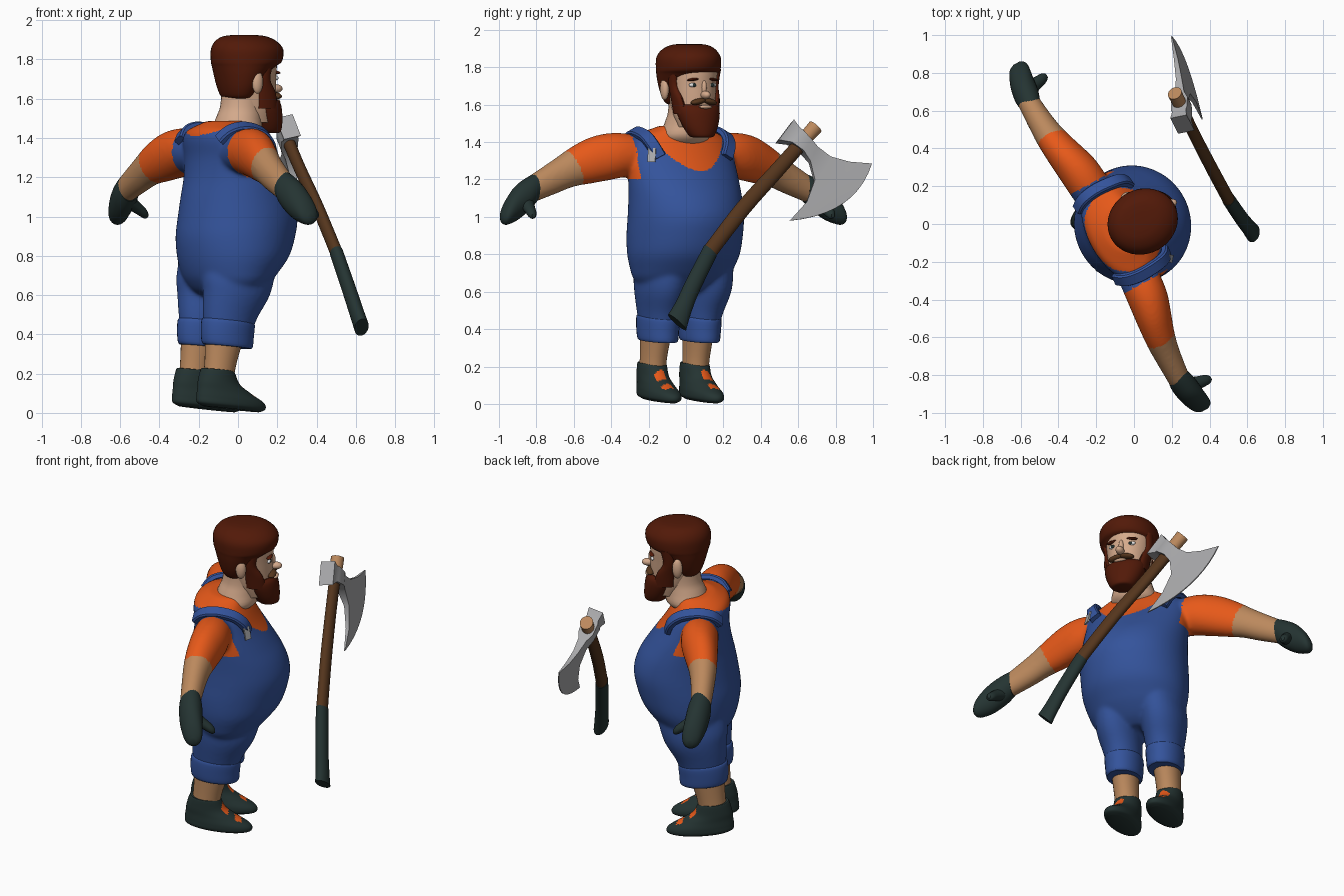
import bpy, bmesh, math
from mathutils import Matrix, Vector

if "Cube" in bpy.data.objects:
    bpy.data.objects.remove(bpy.data.objects["Cube"])


def material(name, *rgb):
    m = bpy.data.materials.new(name)
    m.use_nodes = True
    m.diffuse_color = (*rgb, 1)
    m.node_tree.nodes["Principled BSDF"].inputs["Base Color"].default_value = (*rgb, 1)
    return m


BLUE = material("denim_blue", .034, .087, .33)
ORANGE = material("shirt_orange", .8, .1, .01)
TAN = material("tan_skin", .5, .25, .11)
FACE = material("face_skin", .66, .4, .26)
GREEN = material("dark_green", .018, .034, .032)
HAIR = material("red_brown_hair", .085, .01, .0025)
WOOD = material("dark_wood", .09, .036, .012)
STEEL = material("steel", .4, .4, .41)
WHITE = material("eye_white", .75, .75, .75)

# the figure is modelled facing +x with its left at +y, then turned
TURN = Matrix.Rotation(math.radians(28.5), 4, 'Z')
# the lower legs tip slightly forward
TIP = Matrix(((1, 0, 0, 0), (0, 1, 0, .02), (-.1, 0, 1, -.012), (0, 0, 0, 1)))
LEGS = TURN @ TIP
SIDES = (("left", 1), ("right", -1))


def finish(name, bm, mats, frame=TURN, rule=None):
    bmesh.ops.recalc_face_normals(bm, faces=bm.faces)
    if rule:
        for f in bm.faces:
            f.material_index = rule(f.calc_center_median())
    bm.transform(frame)
    me = bpy.data.meshes.new(name)
    bm.to_mesh(me)
    bm.free()
    ob = bpy.data.objects.new(name, me)
    for m in mats:
        me.materials.append(m)
    bpy.context.collection.objects.link(ob)
    return ob


def smooth_rows(rows, steps):
    """Catmull-Rom interpolation between cross-sections."""
    rows = [Vector(r) for r in rows]
    out = []
    for i in range(len(rows) - 1):
        a, b = rows[i], rows[i + 1]
        p, n = rows[max(i - 1, 0)], rows[min(i + 2, len(rows) - 1)]
        for k in range(steps):
            t = k / steps
            out.append(.5 * (2 * a + (b - p) * t + (2 * p - 5 * a + 4 * b - n) * t * t
                             + (3 * a - p - 3 * b + n) * t ** 3))
    return out + [rows[-1]]


def skin(bm, rings):
    """Quads between closed rings of vertices."""
    for r, s in zip(rings, rings[1:]):
        for i in range(len(r)):
            j = (i + 1) % len(r)
            bm.faces.new((r[i], r[j], s[j], s[i]))


def loft(name, rows, mats, axis="z", side=1, seg=28, steps=4, frame=TURN, rule=None):
    """Rows: station on the axis, two centre offsets, two radii."""
    bm = bmesh.new()
    rings = []
    for t, c1, c2, r1, r2 in smooth_rows(rows, steps):
        ring = []
        for i in range(seg):
            a = 2 * math.pi * i / seg
            p, q = c1 + r1 * math.cos(a), c2 + r2 * math.sin(a)
            x, y, z = {"x": (t, p, q), "y": (p, t, q), "z": (p, q, t)}[axis]
            ring.append(bm.verts.new((x, y * side, z)))
        rings.append(ring)
    skin(bm, rings)
    bm.faces.new(rings[0])
    bm.faces.new(rings[-1])
    return finish(name, bm, mats, frame, rule)


def fuse(name, parts, mats, rule):
    """Melt overlapping parts into one soft surface."""
    bm = bmesh.new()
    for ob in parts:
        bm.from_mesh(ob.data)
        bpy.data.objects.remove(ob)
    blob = finish("blob", bm, [], Matrix())
    remesh = blob.modifiers.new("remesh", "REMESH")
    remesh.mode = "VOXEL"
    remesh.voxel_size = .0095
    soft = blob.modifiers.new("soft", "SMOOTH")
    soft.factor = .5
    soft.iterations = 16
    bm = bmesh.new()
    bm.from_object(blob, bpy.context.evaluated_depsgraph_get())
    bpy.data.objects.remove(blob)
    finish(name, bm, mats, TURN, rule)


def ribbon(name, path, hub, half, thick, mat, side):
    """Flat band along a path, facing away from the hub point."""
    bm = bmesh.new()
    pts = smooth_rows(path, 6)
    rings = []
    for i, p in enumerate(pts):
        along = pts[min(i + 1, len(pts) - 1)] - pts[max(i - 1, 0)]
        across = along.cross(p - Vector(hub)).normalized()
        out = across.cross(along).normalized()
        ring = [p + across * half * u + out * thick * v
                for u, v in ((-1, -1), (1, -1), (1, .4), (.8, 1), (-.8, 1), (-1, .4))]
        rings.append([bm.verts.new((q.x, q.y * side, q.z)) for q in ring])
    skin(bm, rings)
    bm.faces.new(rings[0])
    bm.faces.new(rings[-1])
    finish(name, bm, [mat])


def ball(name, at, size, mat, turn=0):
    bm = bmesh.new()
    bmesh.ops.create_uvsphere(bm, u_segments=20, v_segments=12, radius=1)
    bm.transform(Matrix.Translation(at) @ Matrix.Rotation(turn, 4, 'X')
                 @ Matrix.Diagonal((*size, 1)))
    finish(name, bm, [mat])


# body colours: overalls, shirt above the scooped bib line, bare forearms
def clothes(c):
    v = abs(c.y)
    if v > .295 and c.z > 1.0 and (c.z > 1.2 or v > .33):
        return 2 if v > .6 + .45 * (c.z - 1.27) else 1
    t = min(max((c.x + .16) / .14, 0), 1)
    line = t * (1.245 + 3.6 * v * v) + (1 - t) * (1.41 + v * v)
    return 1 if c.z > line else 0


def shoe_tabs(c):
    on_top = abs(abs(c.y) - .143) < .027 and c.z > .085
    return int(on_top and (-.078 < c.x < -.042 or -.004 < c.x < .034))


body = [loft("torso", [(.59, -.07, 0, .1, .16), (.62, -.07, 0, .155, .22), (.67, -.06, 0, .205, .265),
                       (.72, -.048, 0, .24, .285), (.8, -.028, 0, .28, .307), (.9, -.015, 0, .302, .314),
                       (1, -.002, 0, .302, .314), (1.1, -.008, 0, .277, .312), (1.2, -.028, 0, .232, .312),
                       (1.3, -.058, 0, .19, .31), (1.39, -.088, 0, .167, .297), (1.437, -.095, 0, .147, .25),
                       (1.467, -.075, 0, .127, .17), (1.487, -.05, 0, .11, .12)], [], seg=64, frame=Matrix())]

for word, s in SIDES:
    # trouser legs and arms, melted into the torso below
    body.append(loft("leg", [(.4, -.12, .125, .125, .092), (.5, -.105, .13, .148, .108),
                             (.6, -.078, .138, .177, .122), (.68, -.066, .137, .195, .127),
                             (.8, -.045, .13, .2, .12)], [], side=s, frame=TIP))
    body.append(loft("arm", [(.18, -.11, 1.32, .1, .1), (.3, -.115, 1.33, .108, .116),
                             (.4, -.125, 1.322, .107, .126), (.5, -.145, 1.302, .096, .124),
                             (.6, -.165, 1.268, .082, .108), (.7, -.176, 1.217, .07, .094),
                             (.86, -.183, 1.14, .057, .074)], [], "y", s, frame=Matrix()))

    # cuffs, calves and shoes with orange tabs
    loft(word + "_trouser_cuff", [(.338, -.12, .127, .11, .08), (.343, -.12, .127, .136, .098),
                                  (.4, -.12, .127, .143, .105), (.462, -.115, .127, .143, .107),
                                  (.474, -.115, .127, .125, .095)], [BLUE], side=s, frame=LEGS)
    loft(word + "_calf", [(.18, -.172, .13, .08, .068), (.26, -.16, .13, .085, .07),
                          (.4, -.135, .128, .105, .08)], [TAN], side=s, frame=LEGS)
    loft(word + "_shoe", [(.021, -.1, .13, .16, .06), (.038, -.1, .13, .193, .083),
                          (.07, -.105, .13, .19, .086), (.11, -.14, .13, .15, .08),
                          (.15, -.17, .13, .115, .077), (.208, -.178, .13, .09, .075),
                          (.213, -.178, .13, .08, .068)], [GREEN, ORANGE], side=s, seg=56, steps=8,
         frame=LEGS, rule=shoe_tabs)

    # mittens
    loft(word + "_mitten", [(.82, -.18, 1.155, .058, .078), (.87, -.175, 1.12, .068, .09),
                            (.94, -.165, 1.075, .066, .092), (1, -.15, 1.03, .058, .07),
                            (1.03, -.143, 1.005, .044, .045), (1.045, -.14, .995, .018, .018)],
         [GREEN], "y", s)
    loft(word + "_thumb", [(-.16, .89, 1.09, .05, .05), (-.1, .9, 1.05, .035, .036),
                           (-.05, .908, 1.018, .026, .028), (-.03, .91, 1.008, .01, .012)],
         [GREEN], "x", s, 16)

    # shoulder straps
    ribbon(word + "_strap", [(.085, .205, 1.32), (.06, .235, 1.385), (0, .25, 1.435),
                             (-.1, .255, 1.457), (-.18, .24, 1.438), (-.225, .21, 1.39)],
           (-.09, .12, 1.2), .034, .016, BLUE, s)

    # ears, eyes, brows, moustache and sideburns
    ball(word + "_ear", (.033, .148 * s, 1.685), (.03, .022, .06), FACE)
    ball(word + "_eye", (.186, .055 * s, 1.705), (.012, .028, .012), WHITE)
    ball(word + "_iris", (.195, .055 * s, 1.705), (.006, .011, .01), GREEN)
    ball(word + "_brow", (.188, .057 * s, 1.735), (.018, .038, .008), HAIR, -.12 * s)
    ball(word + "_moustache", (.2, .034 * s, 1.617), (.027, .045, .016), WOOD, -.2 * s)
    loft(word + "_sideburn", [(1.55, .115, .095, .06, .03), (1.63, .105, .111, .052, .025),
                              (1.7, .085, .122, .034, .024), (1.79, .09, .13, .045, .024)],
         [HAIR], side=s, seg=16)

fuse("clothed_body", body, [BLUE, ORANGE, TAN], clothes)

# strap buckle
bm = bmesh.new()
bmesh.ops.create_cube(bm, size=1)
bm.transform(Matrix.Translation((.082, -.253, 1.33)) @ Matrix.Rotation(-.7, 4, 'Z')
             @ Matrix.Rotation(-.25, 4, 'Y') @ Matrix.Diagonal((.009, .042, .075, 1)))
finish("strap_buckle", bm, [STEEL])

# neck and head
loft("neck", [(1.38, -.04, 0, .1, .1), (1.43, -.01, 0, .125, .135), (1.5, .005, 0, .118, .118),
              (1.56, .02, 0, .11, .105), (1.66, .03, 0, .11, .105)], [FACE])
loft("face", [(1.48, .1, 0, .09, .09), (1.55, .085, 0, .115, .11), (1.63, .07, 0, .135, .12),
              (1.7, .06, 0, .145, .13), (1.8, .05, 0, .155, .14), (1.86, .05, 0, .12, .11)],
     [FACE], seg=40)
ball("nose_bridge", (.196, 0, 1.69), (.022, .016, .045), FACE)
ball("nose_tip", (.22, 0, 1.652), (.036, .024, .022), FACE)
ball("lower_lip", (.218, 0, 1.588), (.018, .038, .011), FACE)
loft("beard", [(1.425, .18, 0, .045, .05), (1.435, .175, 0, .064, .07), (1.48, .162, 0, .08, .096),
               (1.54, .142, 0, .094, .117), (1.58, .13, 0, .094, .122),
               (1.6, .115, 0, .087, .117)], [HAIR])
loft("hair", [(1.6, -.01, -.01, .055, .085), (1.615, -.01, -.01, .077, .107),
              (1.66, -.005, -.01, .1, .132), (1.72, .008, -.01, .13, .152),
              (1.765, .028, -.01, .162, .164), (1.79, .043, -.01, .184, .17),
              (1.85, .047, -.01, .189, .168), (1.892, .042, -.006, .162, .142),
              (1.917, .038, 0, .115, .1), (1.925, .035, 0, .055, .05)], [HAIR], seg=40)

# axe frame: x toward the cutting edge, y through the blade, z along the handle
up = Vector((-.298, .63, .718)).normalized()
thru = Vector((.954, .2, .221))
thru = (thru - up * thru.dot(up)).normalized()
AXE = Matrix((up.cross(thru), -thru, up)).transposed().to_4x4()
AXE.translation = (.25, .62, 1.4)
loft("axe_grip", [(-1.225, .134, -.016, .064, .038), (-1.14, .108, -.015, .052, .037),
                  (-1.02, .07, -.014, .047, .036), (-.8, .015, -.013, .044, .034)],
     [GREEN], frame=AXE)
loft("axe_handle", [(-.81, .016, -.013, .041, .032), (-.5, -.003, -.008, .042, .031),
                    (-.2, 0, 0, .04, .03), (.05, 0, 0, .038, .032)], [WOOD], frame=AXE)
loft("axe_handle_tip", [(.03, 0, 0, .038, .036), (.115, 0, 0, .041, .038)], [TAN],
     frame=AXE, steps=1)

# axe head: columns of top x,z, bottom x,z, half thickness, bulge
columns = [(-.112, .052, -.102, -.09, .045, 0), (-.06, .042, -.055, -.058, .038, 0),
           (-.04, .042, -.04, -.05, .045, 0), (.03, .035, .035, -.042, .045, 0),
           (.08, .032, .1, -.055, .025, 0), (.166, .041, .185, -.115, .016, .01),
           (.26, .09, .23, -.235, .011, .05), (.357, .168, .228, -.376, .003, .09)]
bm = bmesh.new()
N = 10
grid = []
for x0, z0, x1, z1, half, bulge in columns:
    loop = []
    for sgn in (1, -1):
        for k in range(N + 1):
            t = k / N if sgn > 0 else 1 - k / N
            loop.append(bm.verts.new((x0 + (x1 - x0) * t + 4 * bulge * t * (1 - t),
                                      half * sgn, z0 + (z1 - z0) * t)))
    grid.append(loop)
skin(bm, grid)
for loop in (grid[0], grid[-1]):
    for k in range(N):
        bm.faces.new((loop[k], loop[k + 1], loop[-k - 2], loop[-k - 1]))
finish("axe_head", bm, [STEEL], AXE)

# smooth shading with crisp edges kept
bpy.ops.object.select_all(action="DESELECT")
for ob in bpy.context.collection.objects:
    if ob.type == "MESH":
        ob.select_set(True)
        bpy.context.view_layer.objects.active = ob
bpy.ops.object.shade_smooth_by_angle(angle=math.radians(35))
